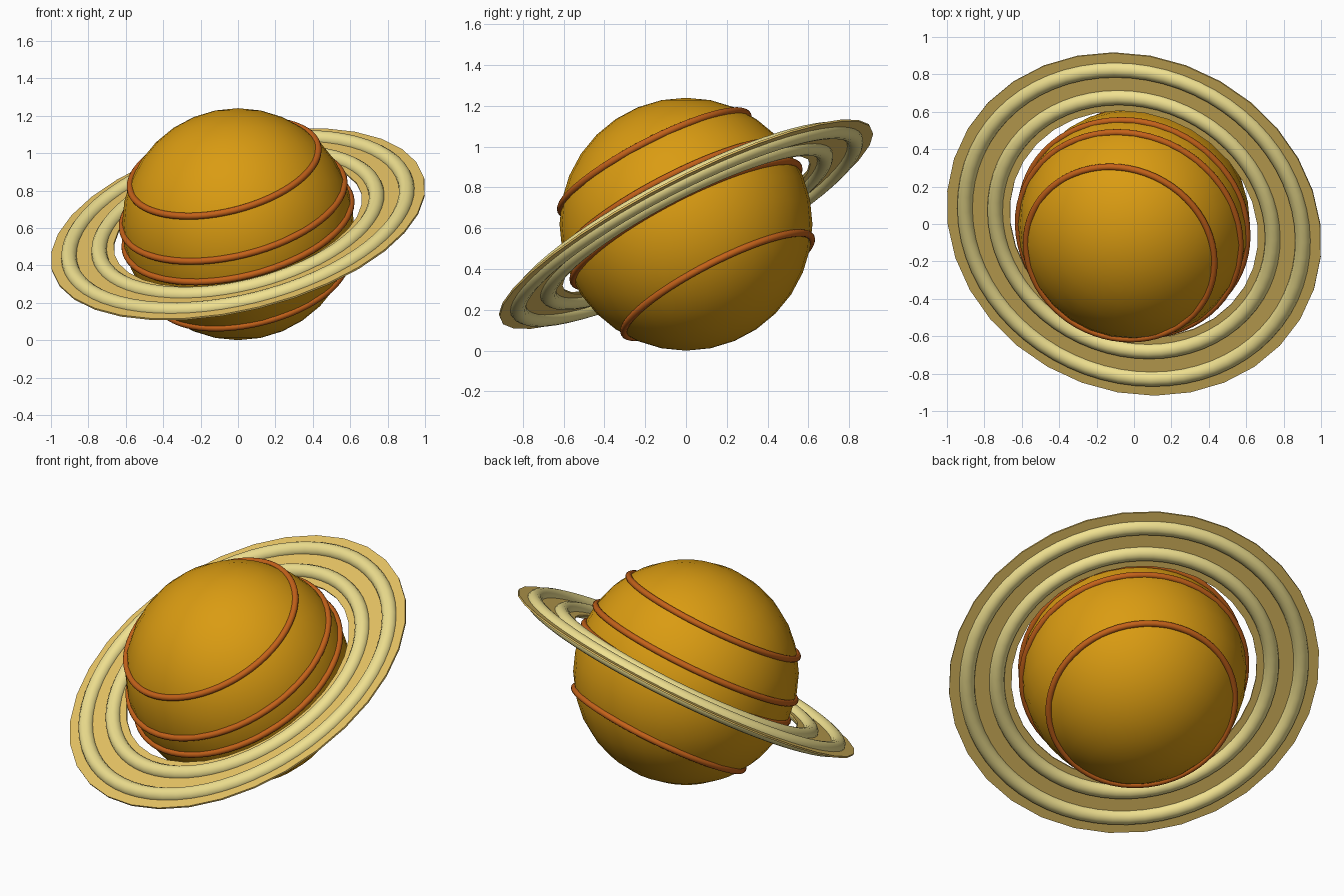
import bpy, bmesh, math
from mathutils import Euler, Vector

if "Cube" in bpy.data.objects:
    bpy.data.objects.remove(bpy.data.objects["Cube"])

CENTRE = Vector((0, 0, 0.62))
RADIUS = 0.62
TILT = Euler((math.radians(26.7), math.radians(-13.9), 0))


def material(name, rgb):
    m = bpy.data.materials.new(name)
    m.diffuse_color = (*rgb, 1)
    m.use_nodes = True
    m.node_tree.nodes["Principled BSDF"].inputs["Base Color"].default_value = m.diffuse_color
    return m


ORANGE = material("planet_orange", (0.70, 0.33, 0.006))
RUST = material("band_rust", (0.55, 0.12, 0.01))
CREAM = material("ring_cream", (0.87, 0.75, 0.28))
TAN = material("disc_tan", (0.80, 0.55, 0.13))


def hoop(name, radius, thickness, height, mat):
    """Round hoop around the tilted axis, at a height along that axis."""
    axis = TILT.to_matrix() @ Vector((0, 0, 1))
    bpy.ops.mesh.primitive_torus_add(
        major_radius=radius, minor_radius=thickness, major_segments=64,
        minor_segments=12, location=CENTRE + axis * height, rotation=TILT)
    ob = bpy.context.object
    ob.name = name
    ob.data.materials.append(mat)
    bpy.ops.object.shade_smooth()


# Planet ball
bpy.ops.mesh.primitive_uv_sphere_add(segments=32, ring_count=16, radius=RADIUS, location=CENTRE)
planet = bpy.context.object
planet.name = "planet"
planet.data.materials.append(ORANGE)
bpy.ops.object.shade_smooth()

# Surface bands, along circles of latitude
for i, h in enumerate((0.345, 0.12, 0.0, -0.345)):
    hoop(f"surface_band_{i + 1}", math.sqrt(RADIUS ** 2 - h * h), 0.018, h, RUST)

# Thin flat ring disc with 32 sides
bm = bmesh.new()
N, T = 32, 0.005
loops = [[bm.verts.new((r * math.cos(math.tau * i / N), r * math.sin(math.tau * i / N), z))
          for i in range(N)]
         for r, z in ((1.025, -T), (1.025, T), (0.68, T), (0.68, -T))]
for k in range(4):
    a, b = loops[k], loops[(k + 1) % 4]
    for i in range(N):
        j = (i + 1) % N
        bm.faces.new((a[i], a[j], b[j], b[i]))
bmesh.ops.recalc_face_normals(bm, faces=bm.faces)
mesh = bpy.data.meshes.new("ring_disc")
bm.to_mesh(mesh)
bm.free()
mesh.materials.append(TAN)
disc = bpy.data.objects.new("ring_disc", mesh)
disc.location, disc.rotation_euler = CENTRE, TILT
bpy.context.collection.objects.link(disc)

# Raised round rings on the disc
hoop("inner_ring", 0.76, 0.043, 0, CREAM)
hoop("outer_ring", 0.925, 0.043, 0, CREAM)
